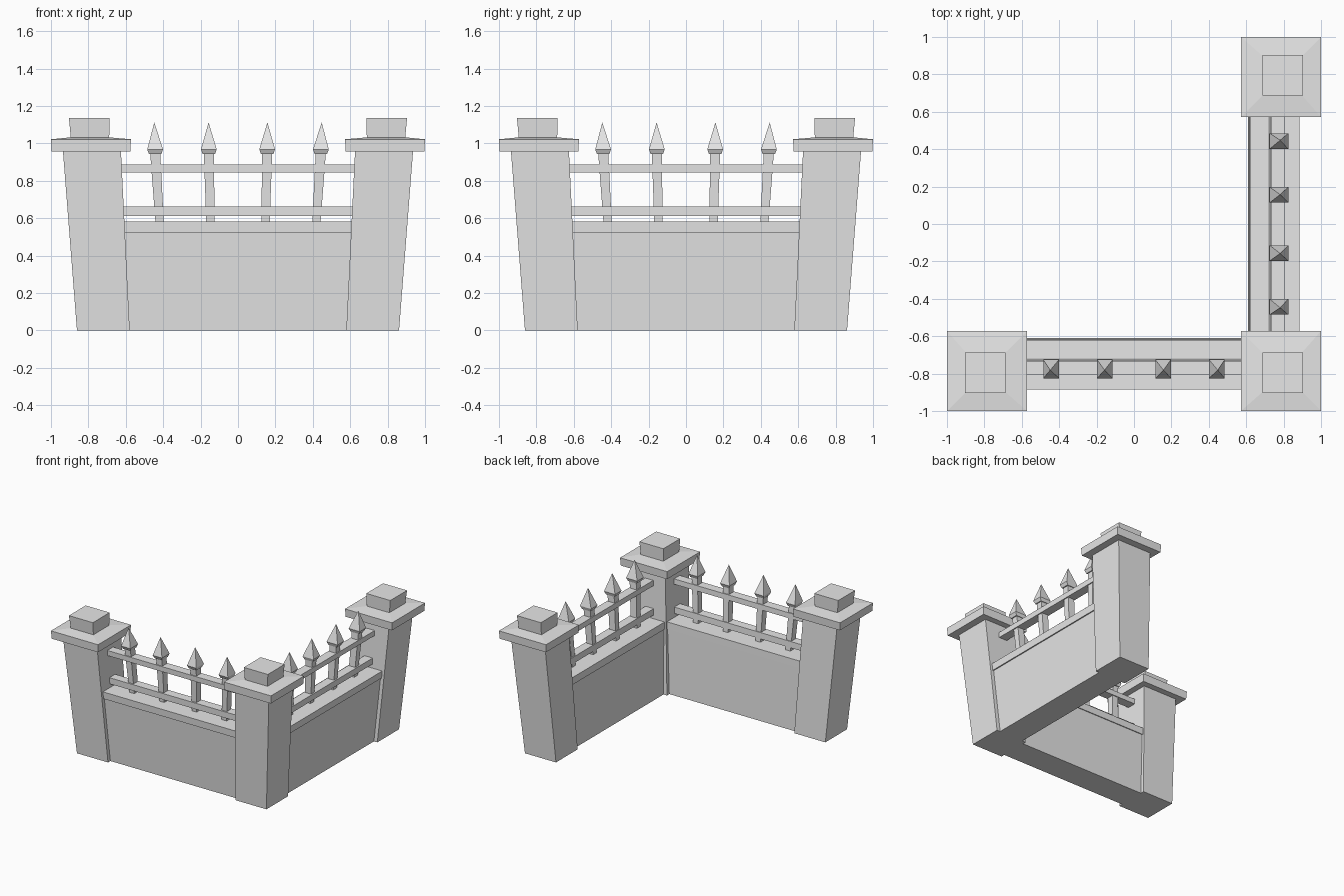
import bpy, bmesh

cube = bpy.data.objects.get("Cube")
if cube:
    bpy.data.objects.remove(cube, do_unlink=True)

stone = bpy.data.materials.new("plain_grey")
stone.use_nodes = True
stone.diffuse_color = (0.8, 0.8, 0.8, 1)
stone.node_tree.nodes["Principled BSDF"].inputs["Base Color"].default_value = (0.8, 0.8, 0.8, 1)


def loft(name, rings, place=lambda x, y: (x, y)):
    """Stack rectangles (cx, cy, half_x, half_y, z) into a closed solid."""
    bm = bmesh.new()
    loops = []
    for cx, cy, hx, hy, z in rings:
        corners = [(-1, -1), (1, -1), (1, 1), (-1, 1)]
        if hx == 0:
            tip = bm.verts.new((*place(cx, cy), z))
            loops.append([tip])
        else:
            loops.append([bm.verts.new((*place(cx + a * hx, cy + b * hy), z)) for a, b in corners])
    bm.faces.new(loops[0])
    for low, high in zip(loops, loops[1:]):
        for i in range(4):
            j = (i + 1) % 4
            if len(high) == 1:
                bm.faces.new((low[i], low[j], high[0]))
            else:
                bm.faces.new((low[i], low[j], high[j], high[i]))
    if len(loops[-1]) == 4:
        bm.faces.new(loops[-1])
    bmesh.ops.recalc_face_normals(bm, faces=bm.faces)
    mesh = bpy.data.meshes.new(name)
    bm.to_mesh(mesh)
    bm.free()
    mesh.materials.append(stone)
    obj = bpy.data.objects.new(name, mesh)
    bpy.context.collection.objects.link(obj)
    return obj


# Pillars leaning outwards, each with a slab and a block on top
def pillar(label, sx, sy):
    def ring(c, h, z):
        return (sx * c, sy * c, h, h, z)
    loft(label + "_pillar", [ring(0.72, 0.141, 0), ring(0.781, 0.155, 0.96)])
    loft(label + "_pillar_slab", [ring(0.786, 0.21, 0.957), ring(0.786, 0.214, 1.022),
                                  ring(0.793, 0.105, 1.032)])
    loft(label + "_pillar_block", [ring(0.791, 0.102, 1.02), ring(0.795, 0.109, 1.136)])


pillar("left", -1, -1)
pillar("corner", 1, -1)
pillar("back", 1, 1)


# One stretch of wall with its railing
def wing(label, place):
    loft(label + "_wall", [(0, -0.72, 0.6, 0.11, 0), (0, -0.749, 0.63, 0.124, 0.53)], place)
    loft(label + "_wall_coping", [(0, -0.75, 0.63, 0.132, 0.524), (0, -0.753, 0.63, 0.133, 0.582)], place)
    loft(label + "_lower_rail", [(0, -0.757, 0.63, 0.037, 0.612), (0, -0.759, 0.63, 0.037, 0.663)], place)
    loft(label + "_upper_rail", [(0, -0.768, 0.64, 0.037, 0.845), (0, -0.77, 0.64, 0.037, 0.888)], place)
    for n, x in enumerate((-0.418, -0.147, 0.147, 0.418)):
        top = x * 1.06
        loft(f"{label}_bar_{n + 1}", [(x, -0.75, 0.022, 0.027, 0.56),
                                      (top, -0.774, 0.027, 0.03, 0.955)], place)
        loft(f"{label}_spike_{n + 1}", [(top, -0.774, 0.033, 0.038, 0.942),
                                        (top, -0.775, 0.042, 0.05, 0.968),
                                        (top * 1.01, -0.781, 0, 0, 1.112)], place)


wing("front", lambda x, y: (x, y))
wing("side", lambda x, y: (-y, -x))
